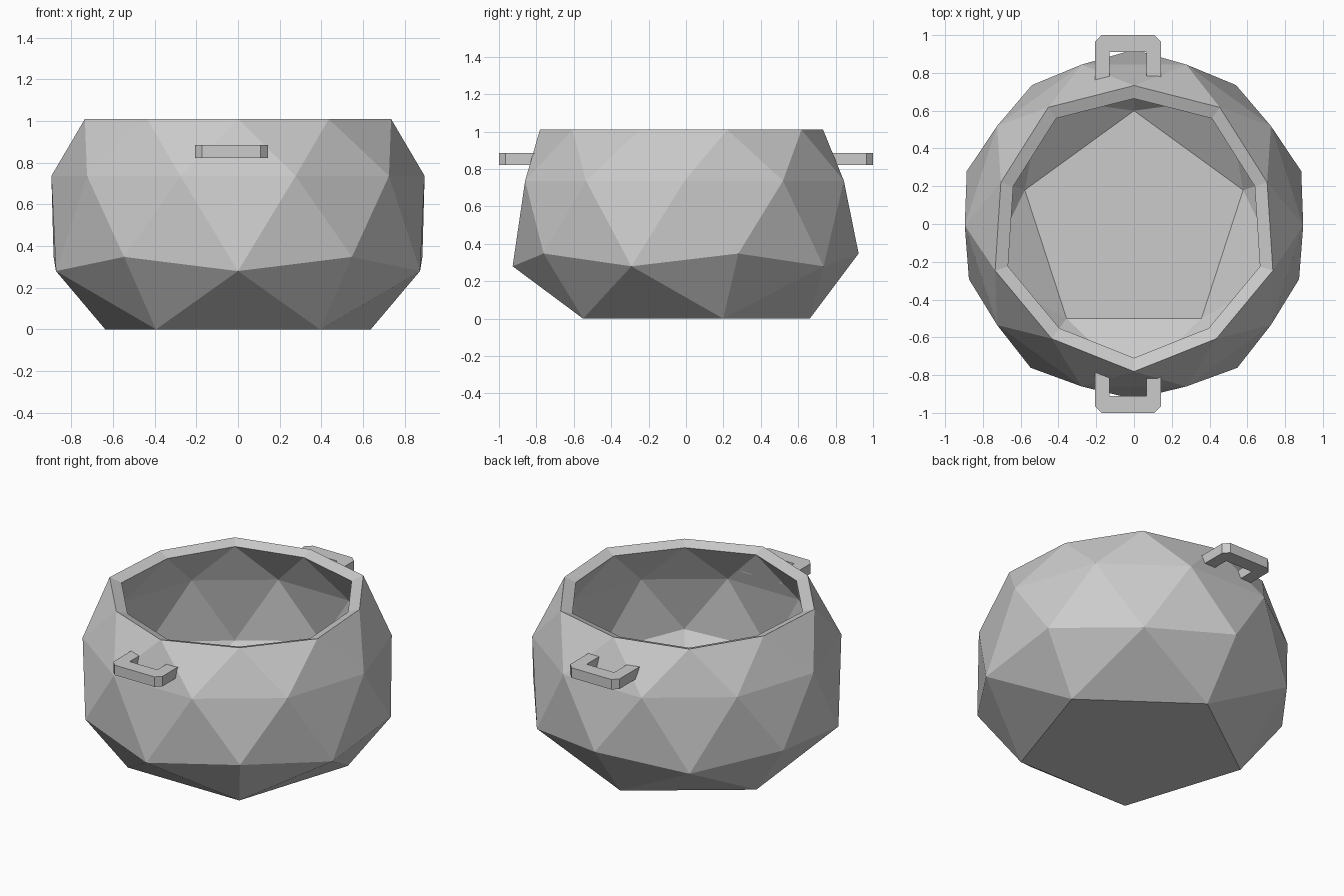
import bpy, bmesh
from math import sin, cos, radians

old = bpy.data.objects.get("Cube")
if old:
    bpy.data.objects.remove(old)

CENTRE_Y = -0.008
EQUATOR_Z = 0.737
INNER_SCALE = 0.907

grey = bpy.data.materials.new("plain grey")
grey.use_nodes = True
colour = (0.6, 0.6, 0.6, 1)
grey.diffuse_color = colour
grey.node_tree.nodes["Principled BSDF"].inputs["Base Color"].default_value = colour


def finish(bm, name):
    bmesh.ops.recalc_face_normals(bm, faces=bm.faces)
    mesh = bpy.data.meshes.new(name)
    bm.to_mesh(mesh)
    bm.free()
    mesh.materials.append(grey)
    obj = bpy.data.objects.new(name, mesh)
    bpy.context.collection.objects.link(obj)
    return obj


def ring(bm, count, start, even, odd, scale):
    """Ring of vertices; even and odd ones each have a (radius, height)."""
    verts = []
    for i in range(count):
        r, z = odd if i % 2 else even
        a = radians(start + i * 360 / count)
        z = EQUATOR_Z + (z - EQUATOR_Z) * scale
        verts.append(bm.verts.new((r * scale * sin(a), CENTRE_Y - r * scale * cos(a), z)))
    return verts


def shell(bm, scale):
    """Faceted bowl with a five-sided floor; returns its top ring."""
    floor = ring(bm, 5, 36, (0.67, 0), (0.67, 0), scale)
    low = ring(bm, 10, 0, (0.919, 0.28), (0.931, 0.348), scale)
    waist = ring(bm, 10, 18, (0.896, EQUATOR_Z), (0.896, EQUATOR_Z), scale)
    top = ring(bm, 10, 0, (0.773, 1.01), (0.741, 1.01), scale)
    new = bm.faces.new
    new(floor)
    for i in range(5):
        a, b, c = (low[(2 * i + k) % 10] for k in range(3))
        new((floor[i], a, b))
        new((floor[i], b, c))
        new((floor[i], c, floor[(i + 1) % 5]))
    for i in range(10):
        j = (i + 1) % 10
        for band in (low, top):
            new((band[i], band[j], waist[i]))
            new((band[j], waist[i], waist[j]))
    return top


# Bowl: outer skin, smaller inner skin, and a rim joining them
bm = bmesh.new()
outer = shell(bm, 1)
inner = shell(bm, INNER_SCALE)
for i in range(10):
    j = (i + 1) % 10
    bm.faces.new((outer[i], outer[j], inner[j], inner[i]))
finish(bm, "pot_body")


# Handles: U-shaped brackets with clipped corners, ends set into the wall
def handle(name, side):
    left, right, leg, clip = -0.206, 0.143, 0.077, 0.034
    root, bar, tip = 0.755, 0.91, 1.0
    outline = [(left, root), (left, tip - clip), (left + clip, tip),
               (right - clip, tip), (right, tip - clip), (right, root),
               (right - leg, root), (right - leg, bar),
               (left + leg, bar), (left + leg, root)]
    bm = bmesh.new()
    face = bm.faces.new([bm.verts.new((x, y * side, 0.822)) for x, y in outline])
    up = bmesh.ops.extrude_face_region(bm, geom=[face])["geom"]
    bmesh.ops.translate(bm, vec=(0, 0, 0.064),
                        verts=[v for v in up if isinstance(v, bmesh.types.BMVert)])
    finish(bm, name)


handle("front_handle", -1)
handle("back_handle", 1)
